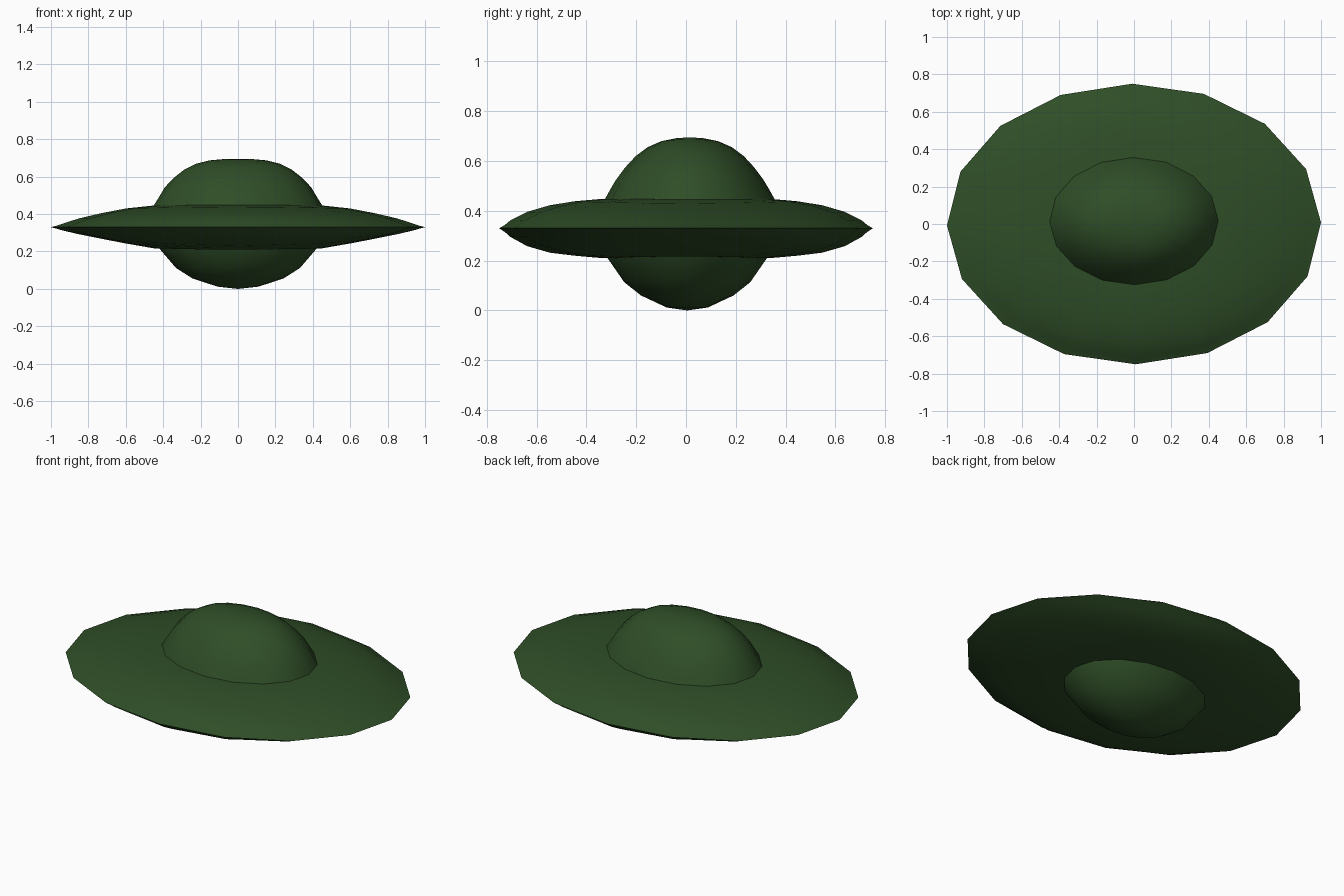
import bpy, bmesh, math

if "Cube" in bpy.data.objects:
    bpy.data.objects.remove(bpy.data.objects["Cube"])

SIDES = 16
green = bpy.data.materials.new("dark_green")
green.diffuse_color = (0.028, 0.075, 0.02, 1)
green.use_nodes = True
green.node_tree.nodes["Principled BSDF"].inputs["Base Color"].default_value = green.diffuse_color


def loft(name, rows, rx, ry, cy=0.0, pole_first=None, pole_last=None):
    """Rows are (radius fraction, z along x axis, z along y axis)."""
    bm = bmesh.new()
    rings = []
    for f, zx, zy in rows:
        ring = []
        for i in range(SIDES):
            a = 2 * math.pi * i / SIDES + 0.01
            z = zx * math.cos(a) ** 2 + zy * math.sin(a) ** 2
            ring.append(bm.verts.new((rx * f * math.cos(a), cy + ry * f * math.sin(a), z)))
        rings.append(ring)
    for a, b in zip(rings, rings[1:]):
        for i in range(SIDES):
            j = (i + 1) % SIDES
            bm.faces.new((a[i], a[j], b[j], b[i]))
    for ring, z in ((rings[0], pole_first), (rings[-1], pole_last)):
        if z is not None:
            p = bm.verts.new((0, cy, z))
            for i in range(SIDES):
                bm.faces.new((ring[i], ring[(i + 1) % SIDES], p))
    bmesh.ops.recalc_face_normals(bm, faces=bm.faces)
    # make sure the surface points outwards
    top = max(bm.faces, key=lambda f: f.calc_center_median().z)
    bottom = min(bm.faces, key=lambda f: f.calc_center_median().z)
    if top.normal.z - bottom.normal.z < 0 or (pole_first is None and pole_last > 0.5 and top.normal.z < 0):
        bmesh.ops.reverse_faces(bm, faces=bm.faces)
    mesh = bpy.data.meshes.new(name)
    bm.to_mesh(mesh)
    bm.free()
    obj = bpy.data.objects.new(name, mesh)
    bpy.context.collection.objects.link(obj)
    mesh.materials.append(green)
    bpy.ops.object.select_all(action='DESELECT')
    obj.select_set(True)
    bpy.context.view_layer.objects.active = obj
    bpy.ops.object.shade_smooth_by_angle(angle=math.radians(40))
    return obj


# Saucer disc: sharp along x, fuller along y
upper = [(.45, .446, .448), (.6, .43, .438), (.73, .405, .422), (.85, .377, .396),
         (.94, .348, .362), (.97, .338, .343)]
lower = [(.97, .322, .315), (.94, .313, .295), (.85, .292, .258), (.73, .268, .232),
         (.6, .243, .22), (.45, .217, .21)]
loft("saucer_disc", upper + [(1, .33, .33)] + lower, 1.0, 0.75,
     pole_first=.45, pole_last=.21)

# Upper dome
dome = [(1.04, .41, .42), (1, .447, .448), (.94, .49, .485), (.87, .543, .525),
        (.76, .595, .575), (.64, .637, .619), (.5, .669, .655), (.34, .687, .679), (.17, .694, .691)]
loft("upper_dome", dome, 0.45, 0.34, 0.015, pole_last=.695)

# Lower dome
belly = [(1.04, .25, .25), (1, .215, .21), (.79, .112, .113), (.58, .056, .06),
         (.26, .012, .012)]
loft("lower_dome", belly, 0.42, 0.32, 0.005, pole_last=.0)
